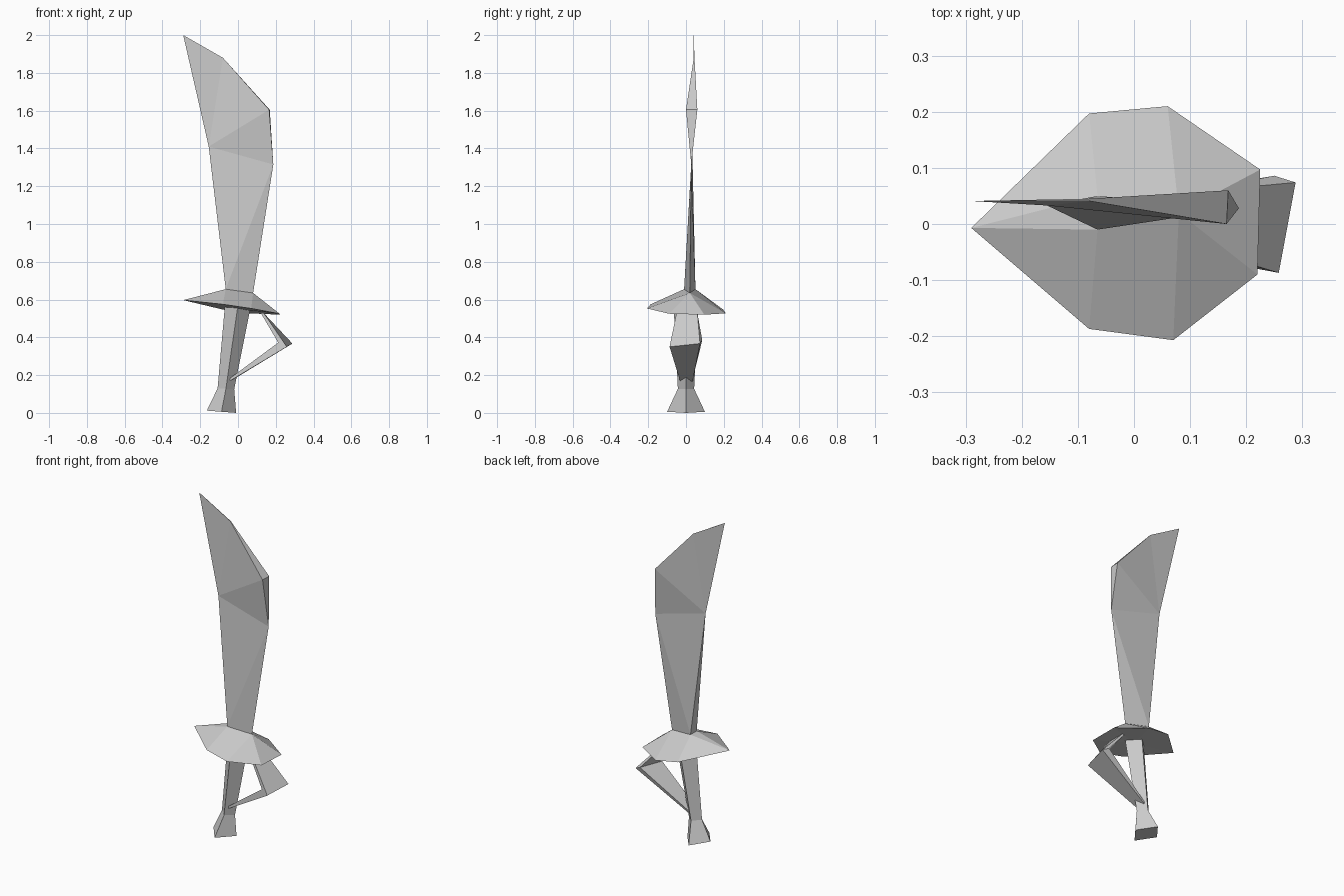
import bpy, bmesh

cube = bpy.data.objects.get("Cube")
if cube:
    bpy.data.objects.remove(cube, do_unlink=True)

# Single plain grey for the whole sword
grey = bpy.data.materials.new("plain grey")
grey.use_nodes = True
tone = (0.6, 0.6, 0.6, 1)
grey.diffuse_color = tone
grey.node_tree.nodes["Principled BSDF"].inputs["Base Color"].default_value = tone


def build(name, points, faces):
    """Make a flat-shaded part; points is a dict of labelled corners."""
    bm = bmesh.new()
    v = {k: bm.verts.new(p) for k, p in points.items()}
    for f in faces:
        bm.faces.new([v[k] for k in f])
    bmesh.ops.recalc_face_normals(bm, faces=bm.faces)
    mesh = bpy.data.meshes.new(name)
    bm.to_mesh(mesh)
    bm.free()
    mesh.materials.append(grey)
    obj = bpy.data.objects.new(name, mesh)
    bpy.context.collection.objects.link(obj)


def loft(name, rings):
    """Bridge four-sided rings and cap both ends."""
    points = {(i, j): p for i, ring in enumerate(rings) for j, p in enumerate(ring)}
    faces = [[(i, j), (i, (j + 1) % 4), (i + 1, (j + 1) % 4), (i + 1, j)]
             for i in range(len(rings) - 1) for j in range(4)]
    faces += [[(end, j) for j in range(4)] for end in (0, len(rings) - 1)]
    build(name, points, faces)


# Crest of the guard, shared with the foot of the blade
crest = {"f": (-0.065, -0.01, 0.655), "b": (-0.065, 0.05, 0.655), "e": (0.08, 0.02, 0.635)}

# Blade: thick spine at the foot, bulge near the top, sharp elsewhere
blade = dict(crest, tip=(-0.29, 0.041, 2.0),
             shoulder_f=(-0.08, 0.041, 1.88), shoulder_b=(-0.08, 0.045, 1.88),
             bulge_f=(0.165, 0.0, 1.605), bulge_b=(0.168, 0.06, 1.605),
             belly=(0.187, 0.028, 1.315), spine=(-0.155, 0.033, 1.41))
faces = [["f", "b", "spine"], ["f", "e", "b"],
         ["bulge_f", "bulge_b", "shoulder_b", "shoulder_f"],
         ["shoulder_f", "shoulder_b", "tip"], ["bulge_f", "belly", "bulge_b"]]
for side in "fb":
    bulge, shoulder = "bulge_" + side, "shoulder_" + side
    faces += [[side, "e", "belly"], [side, "belly", "spine"],
              ["spine", "belly", bulge], ["spine", bulge, shoulder],
              ["spine", shoulder, "tip"]]
build("blade", blade, faces)

# Guard: pointed seven-sided dome with a closed underside
rim = [(-0.29, -0.007, 0.597), (-0.08, -0.187, 0.575), (0.07, -0.207, 0.553),
       (0.22, -0.09, 0.525), (0.225, 0.097, 0.52), (0.06, 0.21, 0.527),
       (-0.08, 0.197, 0.547)]
guard = dict(crest, under=(0, 0, 0.55), **{str(i): p for i, p in enumerate(rim)})
faces = ["0f1", "1fe2", "23e", "34e", "45e", "5eb6", "6b0", "0bf", "fbe"]
faces = [list(f) for f in faces]
faces += [[str(i), str((i + 1) % 7), "under"] for i in range(7)]
build("hand_guard", guard, faces)


# Grip and flared pommel: diamond sections (left x, right x, left z, right z, half depth)
def diamond(x0, x1, z0, z1, depth):
    mx, mz = (x0 + x1) / 2, (z0 + z1) / 2
    return [(x0, 0, z0), (mx, -depth, mz), (x1, 0, z1), (mx, depth, mz)]


loft("grip_and_pommel", [diamond(-0.165, -0.01, 0.012, 0.0, 0.1),
                         diamond(-0.108, -0.02, 0.13, 0.125, 0.043),
                         diamond(-0.07, 0.065, 0.56, 0.55, 0.065)])

# Knuckle bow: bent strap from the guard to the foot of the grip
loft("knuckle_bow", [
    [(0.12, -0.05, 0.53), (0.135, -0.05, 0.53), (0.135, 0.06, 0.53), (0.12, 0.06, 0.53)],
    [(0.213, -0.075, 0.372), (0.258, -0.087, 0.35), (0.288, 0.074, 0.367), (0.25, 0.086, 0.385)],
    [(-0.05, -0.03, 0.178), (-0.05, -0.03, 0.165), (-0.045, 0.035, 0.165), (-0.045, 0.035, 0.178)],
])
